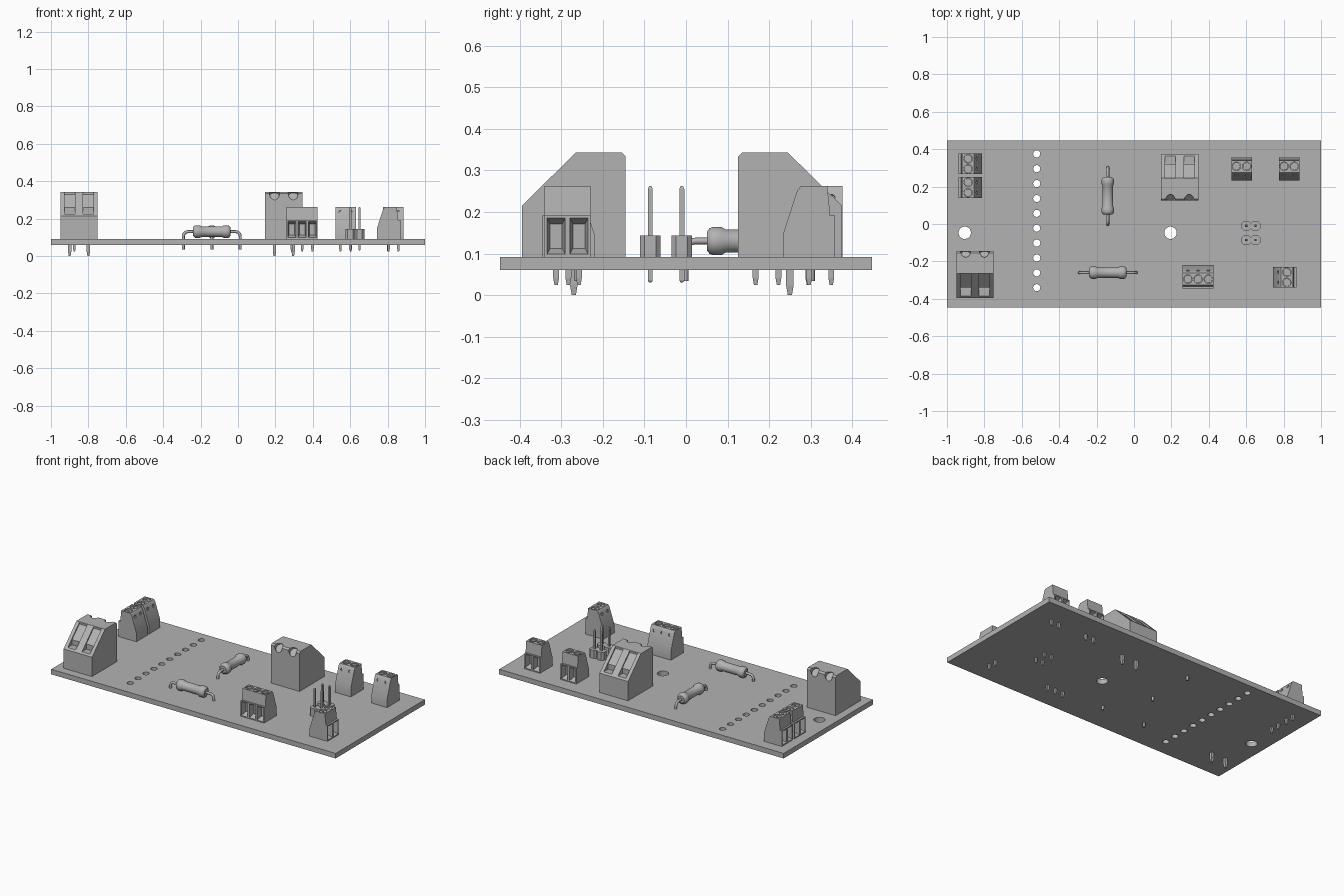
import bpy, bmesh, math
from mathutils import Matrix, Vector

cube = bpy.data.objects.get("Cube")
if cube:
    bpy.data.objects.remove(cube)

grey = bpy.data.materials.new("plain_grey")
grey.use_nodes = True
COLOUR = (0.45, 0.45, 0.45, 1)
grey.diffuse_color = COLOUR
grey.node_tree.nodes["Principled BSDF"].inputs["Base Color"].default_value = COLOUR

BOTTOM, TOP = 0.06, 0.092


def place(x, y, turn=0):
    return Matrix.Translation((x, y, TOP)) @ Matrix.Rotation(math.radians(turn), 4, "Z")


def prism(bm, profile, x0, x1):
    """Extrude a (y, z) profile along x."""
    a = [bm.verts.new((x0, y, z)) for y, z in profile]
    b = [bm.verts.new((x1, y, z)) for y, z in profile]
    bm.faces.new(a)
    bm.faces.new(b)
    for i in range(len(a)):
        j = (i + 1) % len(a)
        bm.faces.new((a[i], a[j], b[j], b[i]))


def box(bm, centre, size):
    m = Matrix.Translation(centre) @ Matrix.Diagonal((*size, 1))
    bmesh.ops.create_cube(bm, size=1, matrix=m)


def rod(bm, start, end, r1, r2=None, sides=24, spin=0):
    """Cylinder or cone between two points."""
    start, end = Vector(start), Vector(end)
    d = end - start
    m = (Matrix.Translation((start + end) / 2) @ d.to_track_quat("Z", "Y").to_matrix().to_4x4()
         @ Matrix.Rotation(spin, 4, "Z"))
    bmesh.ops.create_cone(bm, cap_ends=True, segments=sides, radius1=r1,
                          radius2=r1 if r2 is None else r2, depth=d.length, matrix=m)


def finish(bm, name, matrix=Matrix(), smooth=False):
    bmesh.ops.recalc_face_normals(bm, faces=bm.faces)
    mesh = bpy.data.meshes.new(name)
    bm.to_mesh(mesh)
    bm.free()
    mesh.materials.append(grey)
    ob = bpy.data.objects.new(name, mesh)
    bpy.context.collection.objects.link(ob)
    ob.matrix_world = matrix
    if smooth:
        select(ob)
        bpy.ops.object.shade_smooth_by_angle(angle=math.radians(35))
    return ob


def select(ob):
    bpy.ops.object.select_all(action="DESELECT")
    ob.select_set(True)
    bpy.context.view_layer.objects.active = ob


def carve(ob, bm):
    """Cut the shapes in bm out of an object."""
    cutter = finish(bm, "cutter", ob.matrix_world.copy())
    cutter.hide_render = True
    mod = ob.modifiers.new("cut", "BOOLEAN")
    mod.operation, mod.solver, mod.object = "DIFFERENCE", "EXACT", cutter
    select(ob)
    bpy.context.view_layer.update()
    bpy.ops.object.modifier_apply(modifier=mod.name)
    bpy.data.objects.remove(cutter)
    bpy.ops.object.shade_smooth_by_angle(angle=math.radians(25))


def pins(name, matrix, xs, width, length):
    """Solder pins with tapered tips below the board."""
    bm = bmesh.new()
    shoulder = -length * 0.75
    for x in xs:
        box(bm, (x, 0, shoulder / 2), (width, width, -shoulder))
        rod(bm, (x, 0, shoulder), (x, 0, -length), width * 0.7, width * 0.4, 4, math.pi / 4)
    finish(bm, name, matrix)


# Board with mounting holes and a row of small holes
bm = bmesh.new()
box(bm, (0, 0, (BOTTOM + TOP) / 2), (2, 0.895, TOP - BOTTOM))
board = finish(bm, "board")
bm = bmesh.new()
for x in (-0.905, 0.195):
    rod(bm, (x, -0.047, 0), (x, -0.047, 0.2), 0.033, sides=32)
for i in range(10):
    y = 0.375 - i * 0.0795
    rod(bm, (-0.52, y, 0), (-0.52, y, 0.2), 0.019)
carve(board, bm)


def large_terminal(name, matrix):
    """Two-way block with a sloped front and half-round notches behind."""
    bm = bmesh.new()
    prism(bm, [(-0.125, 0), (-0.125, 0.123), (0.005, 0.251), (0.115, 0.251),
               (0.125, 0.241), (0.125, 0)], -0.1, 0.1)
    body = finish(bm, name, matrix)
    bm = bmesh.new()
    for x in (-0.05, 0.05):
        prism(bm, [(-0.15, 0.133), (-0.07, 0.133), (-0.07, 0.166), (0.003, 0.238),
                   (0.003, 0.3), (-0.15, 0.3)], x - 0.028, x + 0.028)
        rod(bm, (x, 0.105, 0.226), (x, 0.175, 0.296), 0.027)
    carve(body, bm)
    pins(name + "_pins", matrix, (-0.05, 0.05), 0.018, TOP)


def small_terminal(name, matrix, ways):
    """Screw block with a ledge, wire openings and slotted screws."""
    pitch = 0.055
    half = ways * pitch / 2
    xs = [(i - (ways - 1) / 2) * pitch for i in range(ways)]
    bm = bmesh.new()
    prism(bm, [(-0.0625, 0), (-0.0625, 0.1), (-0.051, 0.1), (-0.044, 0.17),
               (0.02, 0.17), (0.029, 0.158), (0.0625, 0.055), (0.0625, 0)], -half, half)
    body = finish(bm, name, matrix)
    bm = bmesh.new()
    for x in xs:
        # tapered wire opening, screw well and small notch behind
        m = (Matrix.Translation((x, -0.047, 0.05)) @ Matrix.Diagonal((0.8, 1, 1.6, 1))
             @ Matrix.Rotation(-math.pi / 2, 4, "X") @ Matrix.Rotation(math.pi / 4, 4, "Z"))
        bmesh.ops.create_cone(bm, cap_ends=True, segments=4, radius1=0.04,
                              radius2=0.026, depth=0.04, matrix=m)
        rod(bm, (x, -0.012, 0.15), (x, -0.012, 0.2), 0.023)
        rod(bm, (x, 0.028, 0.14), (x, 0.056, 0.149), 0.009, sides=16)
    carve(body, bm)
    bm = bmesh.new()
    for x in xs:
        rod(bm, (x, -0.012, 0.145), (x, -0.012, 0.163), 0.021)
    screws = finish(bm, name + "_screws", matrix)
    bm = bmesh.new()
    for x in xs:
        m = (Matrix.Translation((x, -0.012, 0.163)) @ Matrix.Rotation(math.pi / 4, 4, "Z")
             @ Matrix.Diagonal((0.05, 0.007, 0.012, 1)))
        bmesh.ops.create_cube(bm, size=1, matrix=m)
    carve(screws, bm)
    pins(name + "_pins", matrix, xs, 0.014, 0.068)


large_terminal("front_large_terminal", place(-0.85, -0.27))
large_terminal("back_large_terminal", place(0.245, 0.25, 180))
small_terminal("three_way_terminal", place(0.343, -0.283), 3)
small_terminal("side_terminal", place(0.805, -0.285, 90), 2)
small_terminal("back_terminal_inner", place(0.575, 0.296, 180), 2)
small_terminal("back_terminal_outer", place(0.83, 0.296, 180), 2)
small_terminal("corner_terminal_upper", place(-0.875, 0.322, -90), 2)
small_terminal("corner_terminal_lower", place(-0.875, 0.195, -90), 2)


def resistor(name, matrix):
    """Lathed body with bulged ends and bent wire leads."""
    axis = 0.038
    side = [(0.1, 0), (0.1, 0.022), (0.093, 0.031), (0.085, 0.034),
            (0.065, 0.034), (0.055, 0.028)]
    profile = side + [(-x, r) for x, r in reversed(side)]
    bm = bmesh.new()
    verts = [bm.verts.new((x, 0, axis + r)) for x, r in profile]
    edges = [bm.edges.new(pair) for pair in zip(verts, verts[1:])]
    bmesh.ops.spin(bm, geom=verts + edges, cent=(0, 0, axis), axis=(1, 0, 0),
                   angle=math.tau, steps=32)
    bmesh.ops.remove_doubles(bm, verts=bm.verts, dist=0.0001)
    finish(bm, name, matrix, smooth=True)
    for s, label in ((-1, "_left_lead"), (1, "_right_lead")):
        curve = bpy.data.curves.new(name + label, "CURVE")
        curve.dimensions = "3D"
        curve.bevel_depth, curve.bevel_resolution, curve.use_fill_caps = 0.008, 2, True
        bend = [(0.127 + 0.025 * math.sin(a), axis - 0.025 + 0.025 * math.cos(a))
                for a in (i * math.pi / 12 for i in range(7))]
        path = [(0.095, axis)] + bend + [(0.152, -0.058)]
        spline = curve.splines.new("POLY")
        spline.points.add(len(path) - 1)
        for point, (x, z) in zip(spline.points, path):
            point.co = (s * x, 0, z, 1)
        curve.materials.append(grey)
        lead = bpy.data.objects.new(name + label, curve)
        bpy.context.collection.objects.link(lead)
        lead.matrix_world = matrix
        select(lead)
        bpy.ops.object.convert(target="MESH")
        bpy.ops.object.shade_smooth_by_angle(angle=math.radians(50))


resistor("front_resistor", place(-0.14, -0.26))
resistor("back_resistor", place(-0.14, 0.15, 90))


# Two-pin headers with chamfered bases
for name, y in (("front_header", -0.086), ("back_header", -0.01)):
    bm = bmesh.new()
    for x in (-0.025, 0.025):
        box(bm, (x, 0, 0.0255), (0.05, 0.05, 0.051))
    corners = [e for e in bm.edges if abs(e.verts[0].co.z - e.verts[1].co.z) > 0.01]
    bmesh.ops.bevel(bm, geom=corners, offset=0.011, segments=1, affect="EDGES")
    finish(bm, name + "_base", place(0.625, y))
    bm = bmesh.new()
    for x in (-0.025, 0.025):
        box(bm, (x, 0, 0.053), (0.012, 0.012, 0.22))
        for z, tip in ((0.163, 0.17), (-0.057, -0.062)):
            rod(bm, (x, 0, z), (x, 0, tip), 0.0085, 0.004, 4, math.pi / 4)
    finish(bm, name + "_pins", place(0.625, y))
